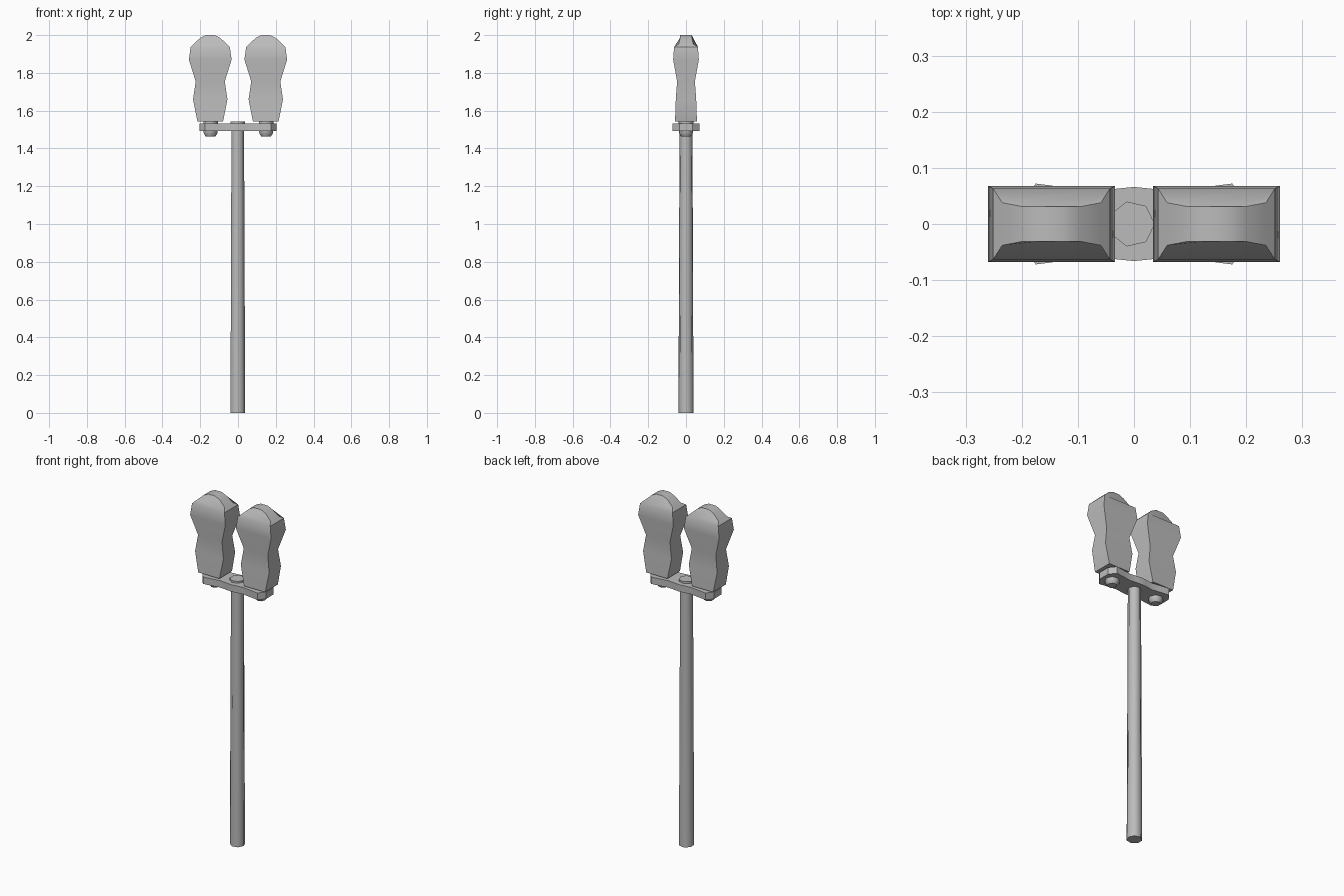
import bpy, bmesh, math

cube = bpy.data.objects.get("Cube")
if cube:
    bpy.data.objects.remove(cube)

grey = bpy.data.materials.new("painted_grey")
grey.use_nodes = True
grey.diffuse_color = (0.5, 0.5, 0.5, 1)
grey.node_tree.nodes["Principled BSDF"].inputs["Base Color"].default_value = (0.5, 0.5, 0.5, 1)


def finish(name, bm, angle=30):
    bmesh.ops.recalc_face_normals(bm, faces=bm.faces)
    mesh = bpy.data.meshes.new(name)
    bm.to_mesh(mesh)
    bm.free()
    mesh.materials.append(grey)
    obj = bpy.data.objects.new(name, mesh)
    bpy.context.collection.objects.link(obj)
    bpy.ops.object.select_all(action='DESELECT')
    obj.select_set(True)
    bpy.context.view_layer.objects.active = obj
    bpy.ops.object.shade_smooth_by_angle(angle=math.radians(angle))
    return obj


def loft(name, rings, angle=30):
    """Skin a stack of equal-length rings of points and cap both ends."""
    bm = bmesh.new()
    loops = [[bm.verts.new(p) for p in ring] for ring in rings]
    for a, b in zip(loops, loops[1:]):
        for i in range(len(a)):
            j = (i + 1) % len(a)
            bm.faces.new((a[i], a[j], b[j], b[i]))
    bm.faces.new(loops[0])
    bm.faces.new(loops[-1])
    return finish(name, bm, angle)


def turned(name, x, profile, sides=7, angle=55):
    """Turned part from (radius, height) pairs."""
    turn = 2 * math.pi / sides
    return loft(name, [[(x + r * math.cos(i * turn), r * math.sin(i * turn), z)
                        for i in range(sides)] for r, z in profile], angle)


def rectangle(x, hx, hy, z):
    return [(x - hx, -hy, z), (x + hx, -hy, z), (x + hx, hy, z), (x - hx, hy, z)]


# Pole and its cap
turned("pole", -0.003, [(0.041, 0), (0.035, 1.5)])
turned("pole_cap", -0.004, [(0.041, 1.5), (0.041, 1.543)])

# Cross plate: waisted outline, mirrored to all four quarters
quarter = [(0.205, 0.035), (0.175, 0.072), (0.12, 0.065), (0.075, 0.058), (0.03, 0.063)]
half = quarter + [(0, 0.066)] + [(-x, y) for x, y in reversed(quarter)]
outline = half + [(-x, -y) for x, y in half]
loft("cross_plate", [[(x, y, z) for x, y in outline] for z in (1.493, 1.533)])

# Meter heads: half width, half depth, height
body = [(0.068, 0.058, 1.543), (0.091, 0.054, 1.66), (0.077, 0.047, 1.755),
        (0.113, 0.068, 1.87), (0.104, 0.063, 1.937)]
# Dome rim: offset, half depth, height
rim = [(0.088, 0.038, 1.953), (0.052, 0.031, 1.986), (0.022, 0.031, 2.0)]
rim += [(-x, y, z) for x, y, z in reversed(rim)]

for side, x in (("left", 0.147), ("right", -0.147)):
    bm = bmesh.new()
    rings = [[bm.verts.new(p) for p in rectangle(x, *sec)] for sec in body]
    for a, b in zip(rings, rings[1:]):
        for i in range(4):
            j = (i + 1) % 4
            bm.faces.new((a[i], a[j], b[j], b[i]))
    bm.faces.new(rings[0])
    front = [bm.verts.new((x + dx, -dy, z)) for dx, dy, z in rim]
    back = [bm.verts.new((x + dx, dy, z)) for dx, dy, z in rim]
    fl, fr, br, bl = rings[-1]
    # Sloping dome cheeks, shoulders and crown strip
    bm.faces.new([fl, fr] + front)
    bm.faces.new([bl, br] + back)
    bm.faces.new((fr, br, back[0], front[0]))
    bm.faces.new((bl, fl, front[-1], back[-1]))
    for i in range(len(rim) - 1):
        bm.faces.new((front[i], back[i], back[i + 1], front[i + 1]))
    finish(side + "_meter_head", bm)

    # Collar above the plate and bolt below it
    turned(side + "_collar", x, [(0.041, 1.53), (0.041, 1.546)])
    turned(side + "_bolt", x, [(0.026, 1.462), (0.038, 1.48), (0.039, 1.496)])
